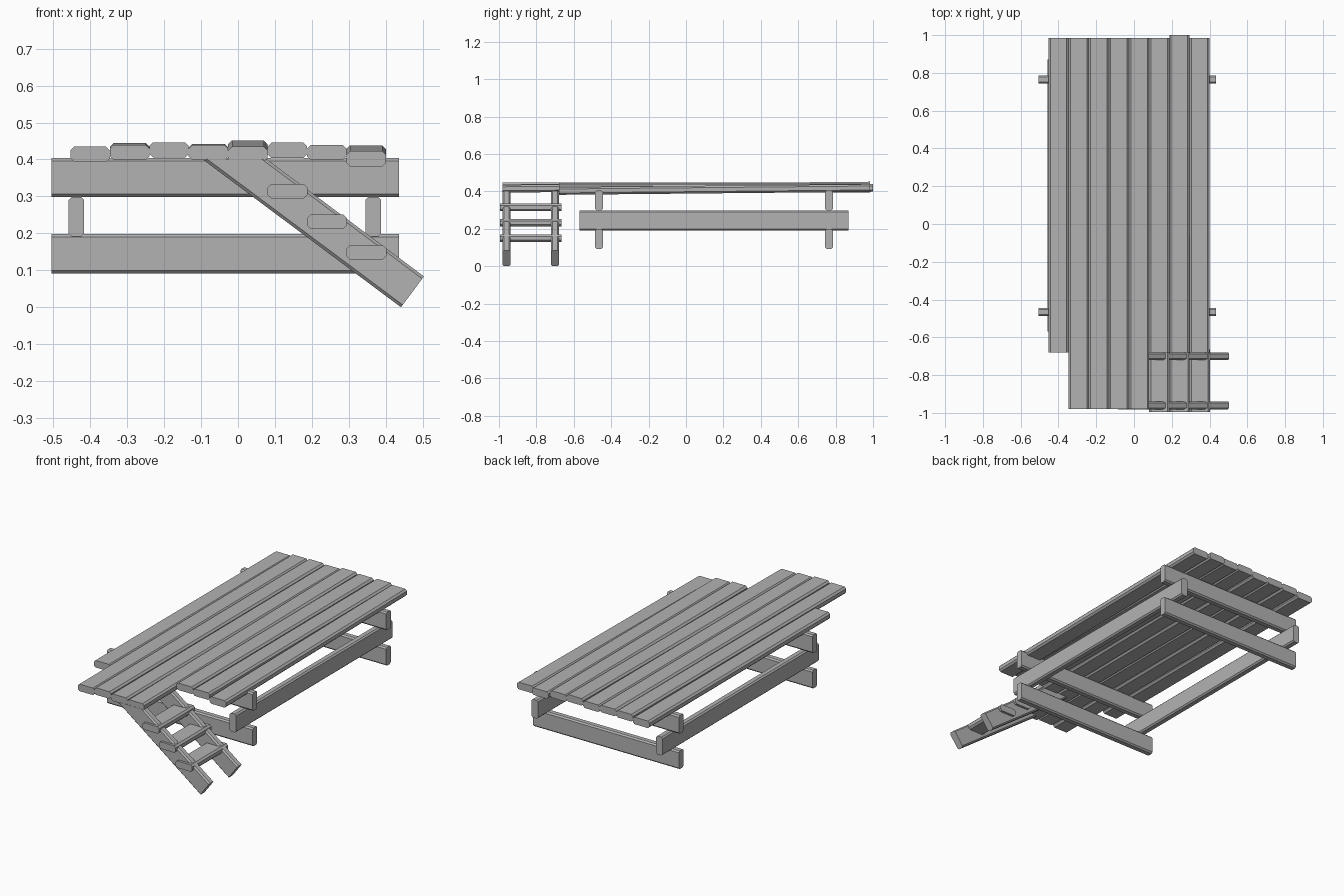
import bpy
import bmesh
from mathutils import Vector

cube = bpy.data.objects.get("Cube")
if cube:
    bpy.data.objects.remove(cube, do_unlink=True)

# Single weathered wood colour
wood = bpy.data.materials.new("grey_wood")
wood.use_nodes = True
colour = (0.45, 0.45, 0.45, 1)
wood.diffuse_color = colour
wood.node_tree.nodes["Principled BSDF"].inputs["Base Color"].default_value = colour


def board(name, start, end, width, height, chamfer=0.008, cut_z=None):
    """Extrude a chamfered rectangle from start to end; optionally trim it level at cut_z."""
    start, end = Vector(start), Vector(end)
    along = (end - start).normalized()
    side = along.cross(Vector((0, 0, 1))).normalized()
    up = side.cross(along)
    w, h, c = width / 2, height / 2, chamfer
    section = [(w, c - h), (w, h - c), (w - c, h), (c - w, h),
               (-w, h - c), (-w, c - h), (c - w, -h), (w - c, -h)]
    bm = bmesh.new()
    rings = [[bm.verts.new(p + side * a + up * b) for a, b in section] for p in (start, end)]
    bm.faces.new(rings[0])
    bm.faces.new(rings[1])
    n = len(section)
    for i in range(n):
        j = (i + 1) % n
        bm.faces.new((rings[0][i], rings[0][j], rings[1][j], rings[1][i]))
    if cut_z is not None:
        geom = bm.verts[:] + bm.edges[:] + bm.faces[:]
        bmesh.ops.bisect_plane(bm, geom=geom, plane_co=(0, 0, cut_z),
                               plane_no=(0, 0, 1), clear_outer=True)
        bmesh.ops.holes_fill(bm, edges=[e for e in bm.edges if e.is_boundary])
    bmesh.ops.recalc_face_normals(bm, faces=bm.faces[:])
    mesh = bpy.data.meshes.new(name)
    bm.to_mesh(mesh)
    bm.free()
    mesh.materials.append(wood)
    obj = bpy.data.objects.new(name, mesh)
    bpy.context.collection.objects.link(obj)
    return obj


# Deck planks: front y, back y, front centre height, back centre height
planks = [
    (-0.68, 0.985, 0.414, 0.414),
    (-0.98, 0.985, 0.419, 0.424),
    (-0.98, 0.985, 0.426, 0.426),
    (-0.98, 0.985, 0.419, 0.422),
    (-0.98, 0.985, 0.414, 0.431),
    (-0.68, 0.985, 0.425, 0.425),
    (-0.68, 1.0, 0.419, 0.419),
    (-0.68, 0.985, 0.402, 0.418),
]
pitch = 0.1067
for i, (y0, y1, z0, z1) in enumerate(planks):
    x = -0.4 + pitch * i
    board(f"deck_plank_{i + 1}", (x, y0, z0), (x, y1, z1), 0.1067, 0.041, 0.01)

# Cross beams, one upper and one lower at each end
for end_name, y in (("front", -0.465), ("back", 0.765)):
    for level, z in (("lower", 0.145), ("upper", 0.351)):
        board(f"{level}_{end_name}_cross_beam", (-0.505, y, z), (0.435, y, z), 0.042, 0.106)

# Long beams held between the cross beams
for side_name, x in (("right", -0.437), ("left", 0.366)):
    board(f"{side_name}_long_beam", (x, -0.57, 0.245), (x, 0.87, 0.245), 0.042, 0.107)

# Stair stringers, trimmed level under the deck
for name, y in (("front", -0.96), ("back", -0.7)):
    board(f"{name}_stair_stringer", (0.472, y, 0.042), (-0.168, y, 0.519),
          0.042, 0.104, cut_z=0.402)

# Stair treads passing through the stringers
for i in range(3):
    x, z = 0.134 + pitch * i, 0.314 - 0.0825 * i
    board(f"stair_tread_{i + 1}", (x, -0.995, z), (x, -0.665, z), 0.108, 0.04, 0.01)
